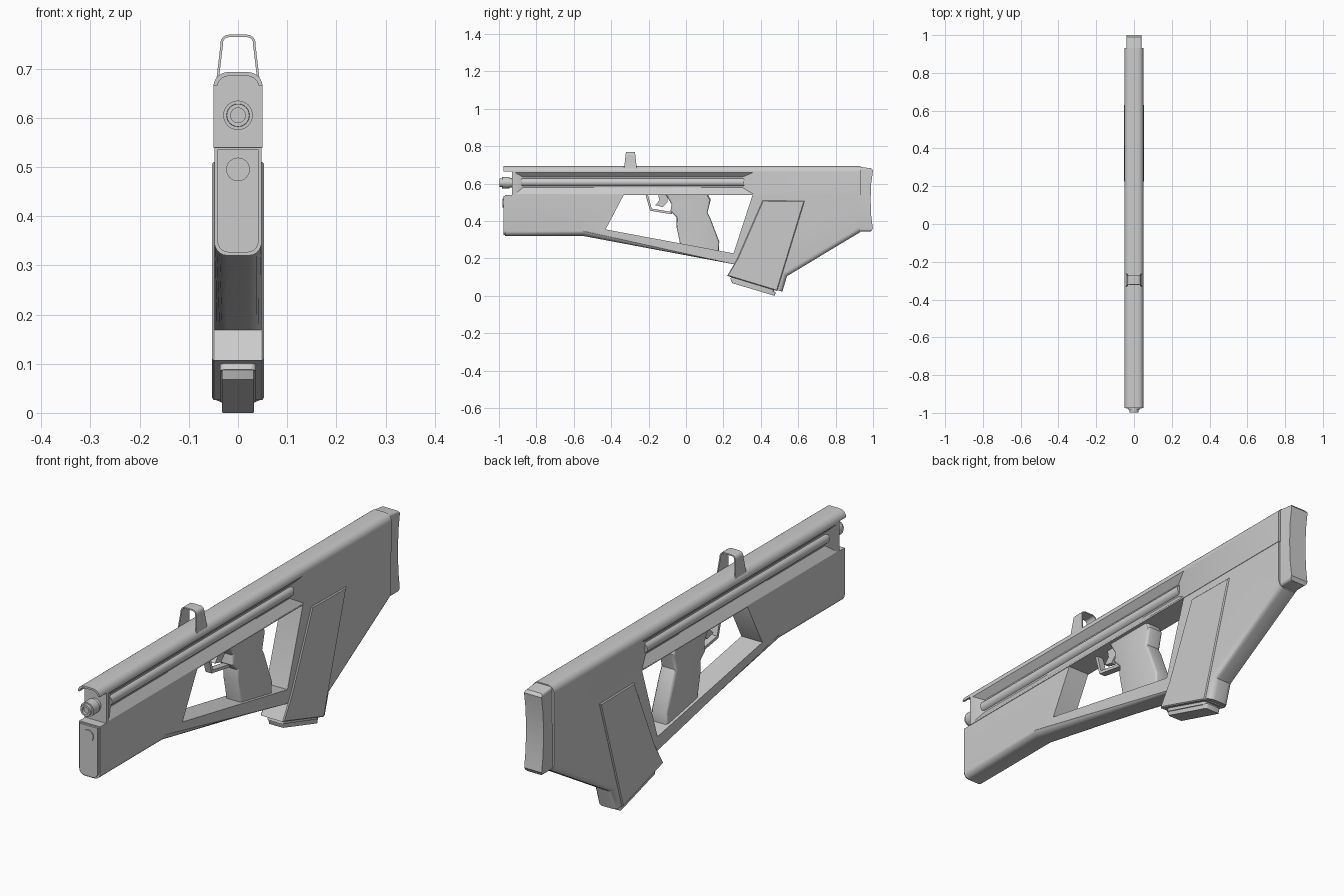
import bpy, bmesh, math
from mathutils import Matrix

if "Cube" in bpy.data.objects:
    bpy.data.objects.remove(bpy.data.objects["Cube"])


def finish(bm, name):
    bmesh.ops.recalc_face_normals(bm, faces=bm.faces)
    me = bpy.data.meshes.new(name)
    bm.to_mesh(me)
    bm.free()
    ob = bpy.data.objects.new(name, me)
    bpy.context.collection.objects.link(ob)
    return ob


def prism(name, pts, w, rims=(), r=0.0, segs=5, every=False):
    """Side profile (y, z) extruded to x = +-w; rims lists profile edges to round."""
    bm = bmesh.new()
    a = [bm.verts.new((-w, y, z)) for y, z in pts]
    b = [bm.verts.new((w, y, z)) for y, z in pts]
    n = len(pts)
    bm.faces.new(a)
    bm.faces.new(b[::-1])
    for i in range(n):
        j = (i + 1) % n
        bm.faces.new((a[i], b[i], b[j], a[j]))
    if every:
        rims = range(n)
    edges = [bm.edges.get((s[i], s[(i + 1) % n])) for i in rims for s in (a, b)]
    if edges:
        bmesh.ops.recalc_face_normals(bm, faces=bm.faces)
        bmesh.ops.bevel(bm, geom=edges, offset=r, segments=segs, profile=0.5,
                        affect='EDGES', clamp_overlap=True)
    return finish(bm, name)


def rod(name, x, z, y0, y1, r, r2=None, n=24):
    bm = bmesh.new()
    bmesh.ops.create_cone(bm, cap_ends=True, segments=n, radius1=r2 or r, radius2=r, depth=abs(y1 - y0),
                          matrix=Matrix.Translation((x, (y0 + y1) / 2, z)) @ Matrix.Rotation(-math.pi / 2, 4, 'X'))
    return finish(bm, name)


def cut(ob, cutter):
    m = ob.modifiers.new("cut", 'BOOLEAN')
    m.operation, m.solver, m.object = 'DIFFERENCE', 'EXACT', cutter
    bpy.context.view_layer.objects.active = ob
    bpy.ops.object.modifier_apply(modifier=m.name)
    bpy.data.objects.remove(cutter)


def rect(y0, y1, z0, z1):
    return [(y0, z0), (y1, z0), (y1, z1), (y0, z1)]


# Lower frame: fore-end, lower bar, magazine housing and stock
frame = prism("lower_frame", [(-0.968, 0.54), (-0.968, 0.32), (-0.55, 0.32), (0.26, 0.168), (0.225, 0.108),
                              (0.515, 0.022), (0.54, 0.105), (0.93, 0.34), (0.93, 0.545)],
              0.048, (1, 2, 5, 6), 0.026)
cut(frame, prism("hole_cutter", [(-0.334, 0.537), (-0.43, 0.355), (0.254, 0.227), (0.355, 0.537),
                                 (0.355, 0.6), (-0.334, 0.6)], 0.1))

# Front plate with a round plug
prism("front_plate", rect(-0.976, -0.95, 0.326, 0.535), 0.042, (0,), 0.024)
rod("front_plug", 0, 0.495, -0.98, -0.95, 0.024)

# Upper receiver with rounded top
upper = prism("upper_receiver", rect(-0.975, 0.932, 0.539, 0.693), 0.05, (2,), 0.03, 6)
cut(upper, prism("muzzle_side_cutter", rect(-1.1, -0.93, 0.5, 0.665), 0.1))
cut(upper, prism("muzzle_roof_cutter", rect(-1.1, -0.93, 0.5, 0.685), 0.043, (2,), 0.025))

# Sloped side channels
for s in (-1, 1):
    bm = bmesh.new()
    rings = []
    for x, g in ((0.026, 0), (0.0505, 1), (0.07, 1)):
        ys, zs = ((-0.87, 0.30), (0.58, 0.634)) if g == 0 else ((-0.915, 0.36), (0.544, 0.66))
        rings.append([bm.verts.new((s * x, y, z)) for y, z in rect(*ys, *zs)])
    bm.faces.new(rings[0])
    bm.faces.new(rings[2])
    for p, q in zip(rings, rings[1:]):
        for i in range(4):
            j = (i + 1) % 4
            bm.faces.new((p[i], p[j], q[j], q[i]))
    cut(upper, finish(bm, "channel_cutter"))
    rod("channel_rod", s * 0.018, 0.607, -0.88, 0.31, 0.022)

# Muzzle with bored end
barrel = rod("muzzle", 0, 0.605, -0.997, -0.9, 0.027, 0.023)
cut(barrel, rod("bore_cutter", 0, 0.605, -1.05, -0.95, 0.015))
rod("muzzle_collar", 0, 0.605, -0.985, -0.945, 0.03)

# Raised magazine housing plate
prism("housing_plate", [(0.41, 0.51), (0.634, 0.507), (0.487, 0.026), (0.22, 0.107), (0.275, 0.2)],
      0.053, r=0.004, segs=1, every=True)

# Magazine and its base
prism("magazine", [(0.26, 0.16), (0.237, 0.088), (0.468, 0.02), (0.49, 0.09)], 0.037, (0, 2), 0.012, 4)
prism("magazine_base", [(0.24, 0.088), (0.246, 0.068), (0.474, 0.0), (0.48, 0.02)], 0.033, (0, 2), 0.006, 3)

# Butt pad with hollowed back
pad = prism("butt_pad", [(0.92, 0.345), (0.99, 0.345), (0.999, 0.36), (0.99, 0.43), (0.987, 0.515),
                         (0.99, 0.60), (1.0, 0.67), (0.99, 0.682), (0.92, 0.69)], 0.04, (0, 7), 0.022, 5)

# Pistol grip with finger swells
prism("grip", [(-0.11, 0.545), (-0.077, 0.49), (-0.083, 0.452), (-0.05, 0.42), (-0.052, 0.375),
               (-0.034, 0.29), (-0.03, 0.26), (0.175, 0.235), (0.178, 0.29), (0.13, 0.415),
               (0.115, 0.445), (0.132, 0.515), (0.115, 0.545)], 0.036, (0, 1, 2, 3, 4, 5, 7, 8, 9, 10, 11), 0.012, 3)

# Trigger guard and trigger
prism("trigger_guard", [(-0.218, 0.545), (-0.192, 0.455), (-0.075, 0.436), (-0.075, 0.448),
                        (-0.183, 0.466), (-0.205, 0.545)], 0.014)
prism("trigger", [(-0.15, 0.545), (-0.142, 0.51), (-0.165, 0.485), (-0.125, 0.475), (-0.1, 0.5), (-0.1, 0.545)],
      0.01)

# Hoop sight: bent strip, tapering upwards
path = [(0.046, 0.66), (0.036, 0.745)]
path += [(0.018 + 0.018 * math.cos(t * math.pi / 8), 0.751 + 0.018 * math.sin(t * math.pi / 8)) for t in range(5)]
inner = [(0.041, 0.66), (0.031, 0.745)]
inner += [(0.018 + 0.013 * math.cos(t * math.pi / 8), 0.751 + 0.013 * math.sin(t * math.pi / 8)) for t in range(5)]
mirrored = lambda p: p + [(-x, z) for x, z in reversed(p)]
hoop = prism("hoop_sight", mirrored(path) + mirrored(inner)[::-1], 1.0)
for v in hoop.data.vertices:
    side, x, z = v.co
    v.co = (x, -0.297 + side * (0.033 - 0.11 * (z - 0.69)), z)
hoop.data.flip_normals()

# Smooth shading with sharp edges kept
bpy.ops.object.select_all(action='DESELECT')
for ob in bpy.context.scene.objects:
    ob.select_set(True)
    bpy.context.view_layer.objects.active = ob
bpy.ops.object.shade_smooth_by_angle(angle=math.radians(30))
